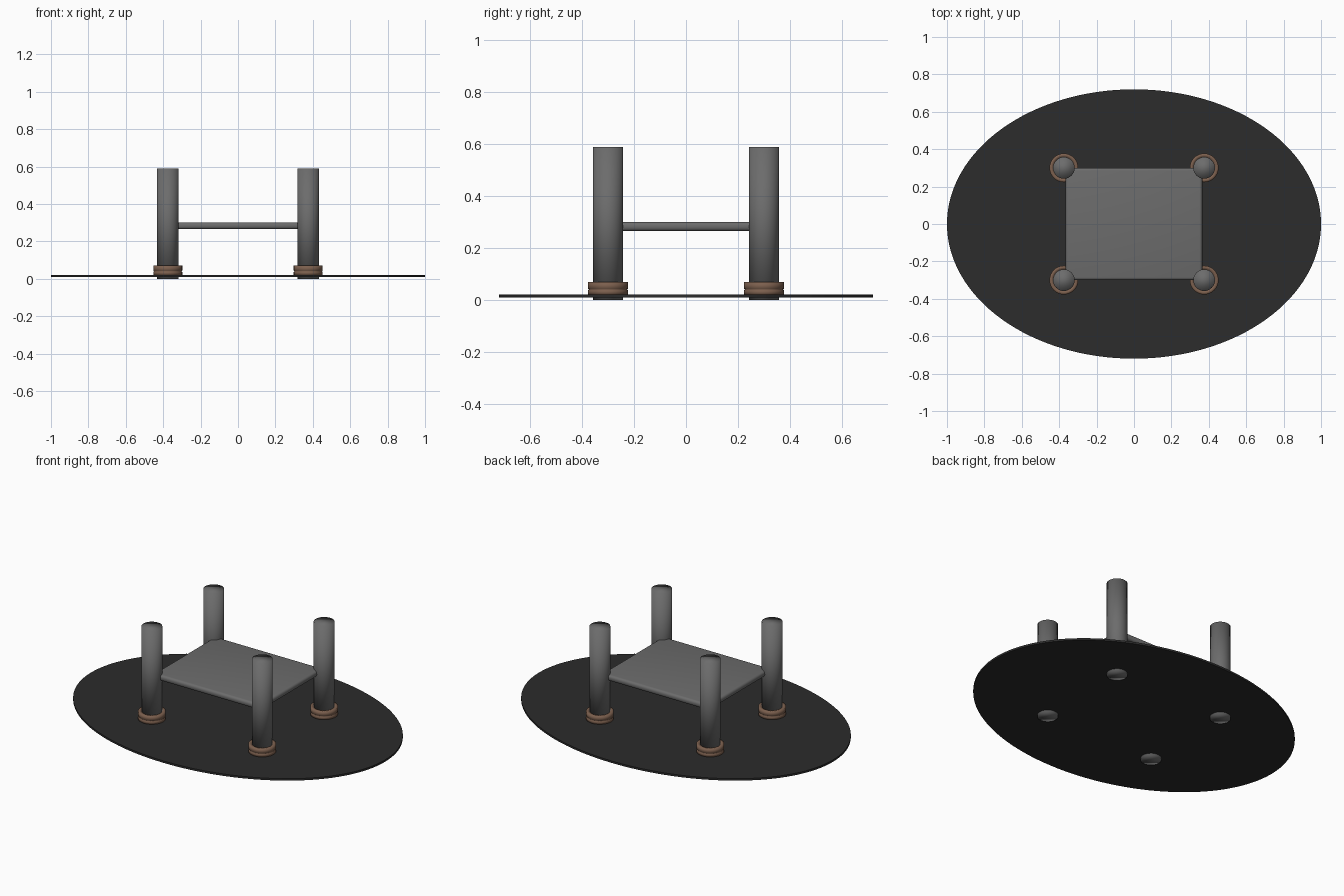
import bpy
import math

if "Cube" in bpy.data.objects:
    bpy.data.objects.remove(bpy.data.objects["Cube"])


def make_material(name, rgb):
    mat = bpy.data.materials.new(name)
    mat.use_nodes = True
    mat.diffuse_color = (*rgb, 1)
    mat.node_tree.nodes["Principled BSDF"].inputs["Base Color"].default_value = (*rgb, 1)
    return mat


grey = make_material("mid grey", (0.15, 0.15, 0.15))
black = make_material("charcoal", (0.025, 0.025, 0.025))
brown = make_material("brown", (0.2, 0.115, 0.075))


def finish(obj, name, mat):
    obj.name = name
    obj.data.materials.append(mat)
    return obj


def cylinder(name, mat, radius, bottom, top, x=0, y=0, sides=48):
    bpy.ops.mesh.primitive_cylinder_add(
        vertices=sides, radius=radius, depth=top - bottom,
        location=(x, y, (top + bottom) / 2))
    return finish(bpy.context.object, name, mat)


def lathe(name, mat, profile, x, y, sides=32):
    """Revolve a closed (radius, height) outline about a vertical axis."""
    verts = [(r * math.cos(a), r * math.sin(a), z)
             for a in (math.tau * i / sides for i in range(sides))
             for r, z in profile]
    n = len(profile)
    faces = [(i * n + j, (i + 1) % sides * n + j,
              (i + 1) % sides * n + (j + 1) % n, i * n + (j + 1) % n)
             for i in range(sides) for j in range(n)]
    mesh = bpy.data.meshes.new(name)
    mesh.from_pydata(verts, [], faces)
    obj = bpy.data.objects.new(name, mesh)
    bpy.context.collection.objects.link(obj)
    obj.location = (x, y, 0)
    mesh.shade_smooth()
    return finish(obj, name, mat)


# Thin oval ground mat
base = cylinder("oval_base", black, 1, 0.01, 0.022, sides=128)
base.scale.y = 0.72

# Four posts, each with a grooved collar at its foot
collar_outline = [(0.058, 0.02), (0.077, 0.02), (0.077, 0.038), (0.073, 0.041),
                  (0.077, 0.044), (0.077, 0.071), (0.058, 0.071)]
for side, x in (("left", 0.375), ("right", -0.375)):
    for end, y in (("front", -0.3), ("back", 0.3)):
        post = cylinder(f"{end}_{side}_post", grey, 0.058, 0, 0.59, x, y, 32)
        post.data.shade_smooth()
        lathe(f"{end}_{side}_collar", brown, collar_outline, x, y)

# Rounded panel hung between the posts
bpy.ops.mesh.primitive_cube_add(size=1, location=(0, 0, 0.284))
panel = finish(bpy.context.object, "panel", grey)
panel.scale = (0.73, 0.6, 0.036)
bpy.ops.object.transform_apply(location=False, rotation=False, scale=True)
bevel = panel.modifiers.new("rounded_edges", "BEVEL")
bevel.width = 0.015
bevel.segments = 4
panel.data.shade_smooth()
